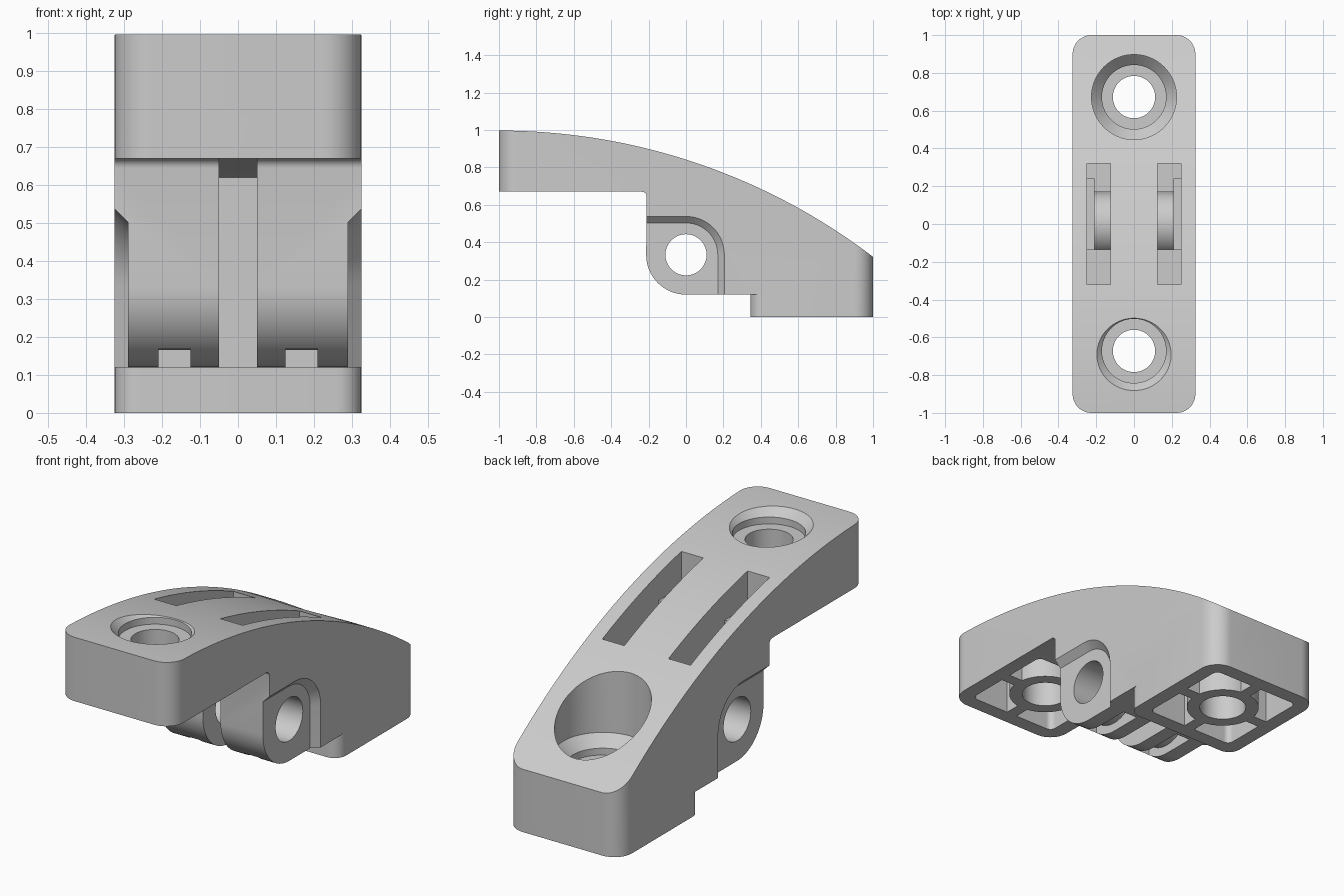
import bpy, bmesh
from math import sin, cos, pi, sqrt, radians

if "Cube" in bpy.data.objects:
    bpy.data.objects.remove(bpy.data.objects["Cube"])

W = 0.325            # half width
PIVOT = 0.333        # height of the pin axis


def loft(name, rings):
    """Closed solid through rings of 3D points with equal counts."""
    bm = bmesh.new()
    rows = [[bm.verts.new(p) for p in r] for r in rings]
    for a, b in zip(rows, rows[1:]):
        n = len(a)
        for i in range(n):
            bm.faces.new((a[i], a[(i + 1) % n], b[(i + 1) % n], b[i]))
    bm.faces.new(rows[0])
    bm.faces.new(rows[-1])
    bmesh.ops.recalc_face_normals(bm, faces=bm.faces)
    me = bpy.data.meshes.new(name)
    bm.to_mesh(me)
    bm.free()
    ob = bpy.data.objects.new(name, me)
    bpy.context.collection.objects.link(ob)
    return ob


def prism_x(name, pts, lo, hi):
    return loft(name, [[(x, y, z) for y, z in pts] for x in (lo, hi)])


def prism_z(name, pts, lo, hi):
    return loft(name, [[(x, y, z) for x, y in pts] for z in (lo, hi)])


def box(name, x0, x1, y0, y1, z0, z1):
    return prism_z(name, [(x0, y0), (x1, y0), (x1, y1), (x0, y1)], z0, z1)


def arc(cx, cy, r, a0, a1, n=12):
    return [(cx + r * cos(radians(a0 + (a1 - a0) * i / n)),
             cy + r * sin(radians(a0 + (a1 - a0) * i / n))) for i in range(n + 1)]


def circle(cx, cy, r, n=64):
    return arc(cx, cy, r, 0, 360, n)[:-1]


def rounded(hx, y0, y1, r):
    return (arc(hx - r, y1 - r, r, 0, 90) + arc(-hx + r, y1 - r, r, 90, 180)
            + arc(-hx + r, y0 + r, r, 180, 270) + arc(hx - r, y0 + r, r, 270, 360))


def combine(target, tool, op='DIFFERENCE'):
    m = target.modifiers.new(op, 'BOOLEAN')
    m.operation, m.solver, m.object = op, 'EXACT', tool
    bpy.context.view_layer.objects.active = target
    bpy.ops.object.modifier_apply(modifier=m.name)
    bpy.data.objects.remove(tool)


def top(y):
    return 0.997 - 3.3 + sqrt(3.3 ** 2 - (y + 1) ** 2)


# Body: arched side profile with the pivot lug and the stepped foot
profile = [(1 - i / 24, top(1 - i / 24)) for i in range(49)]
profile += [(-1, 0.67)] + arc(-0.235, 0.645, 0.025, 90, 0, 5)
profile += arc(0, PIVOT, 0.213, 180, 270, 16)
profile += [(0.345, 0.12), (0.345, 0), (1, 0)]
body = prism_x("bracket_body", profile, -W - 0.05, W + 0.05)
combine(body, prism_z("outline", rounded(W, -1, 1, 0.1), -0.1, 1.2), 'INTERSECT')

for s in (-1, 1):
    # Rounded front corners of the foot
    c = arc(W - 0.065, 0.41, 0.065, 0, -90, 8)
    pts = [(s * x, y) for x, y in c + [(W - 0.065, 0.3), (W + 0.05, 0.3), (W + 0.05, 0.41)]]
    combine(body, prism_z("corner_cut", pts, -0.1, 0.12))

    # Chamfered side recess around the lug
    rings = []
    for x, r in ((0.29, 0.17), (0.335, 0.215)):
        o = [(-0.4, 0.05), (r, 0.05)] + arc(0, PIVOT, r, 0, 90, 16) + [(-0.4, PIVOT + r)]
        rings.append([(s * x, y, z) for y, z in o])
    combine(body, loft("side_recess", rings))

    # Strap slot from the top, passing around the pin tube
    def span(a, b):
        return min(s * a, s * b), max(s * a, s * b)
    upper = prism_x("slot_upper", [(-0.32, 0.745), (-0.135, 0.745), (-0.135, 0.58),
                    (0.24, 0.58), (0.24, 0.195), (0.32, 0.195), (0.32, 1.1), (-0.32, 1.1)],
                    *span(0.125, 0.25))
    lower = prism_x("slot_lower", [(-0.135, 0.05), (0.17, 0.05), (0.17, 0.195),
                    (0.26, 0.195), (0.26, 0.65), (-0.135, 0.65)], *span(0.125, 0.21))
    combine(lower, prism_x("pin_tube", circle(0, PIVOT, 0.168), *span(0.1, 0.3)))
    combine(body, upper)
    combine(body, lower)

# Centre slot between the lugs
combine(body, prism_x("centre_slot", [(-0.3, 0.05), (0.25, 0.05), (0.25, 0.62),
                                      (-0.21, 0.67), (-0.3, 0.67)], -0.05, 0.05))
# Pin hole
combine(body, prism_x("pin_hole", circle(0, PIVOT, 0.11), -0.5, 0.5))

# Mounting pads: hollow underside with ribbed boss, and countersunk bolt hole
for y, base in ((-0.672, 0.67), (0.672, 0)):
    hollow = prism_z("hollow", rounded(0.25, y - 0.253, y + 0.253, 0.03), base - 0.05, base + 0.2)
    combine(hollow, prism_z("boss", circle(0, y, 0.175), base - 0.2, base + 0.4))
    combine(hollow, box("rib", -0.4, 0.4, y - 0.03, y + 0.03, base - 0.2, base + 0.4))
    combine(hollow, box("rib", -0.03, 0.03, y - 0.4, y + 0.4, base - 0.2, base + 0.4))
    combine(body, hollow)
    steps = ((0.112, -0.1), (0.112, 0.25), (0.17, 0.25), (0.17, 0.285), (0.225, 0.34), (0.225, 1.1))
    combine(body, loft("bolt_hole", [[(a, b, base + z) for a, b in circle(0, y, r)]
                                     for r, z in steps]))

bpy.ops.object.select_all(action='DESELECT')
body.select_set(True)
bpy.context.view_layer.objects.active = body
bpy.ops.object.shade_smooth_by_angle(angle=radians(25))
